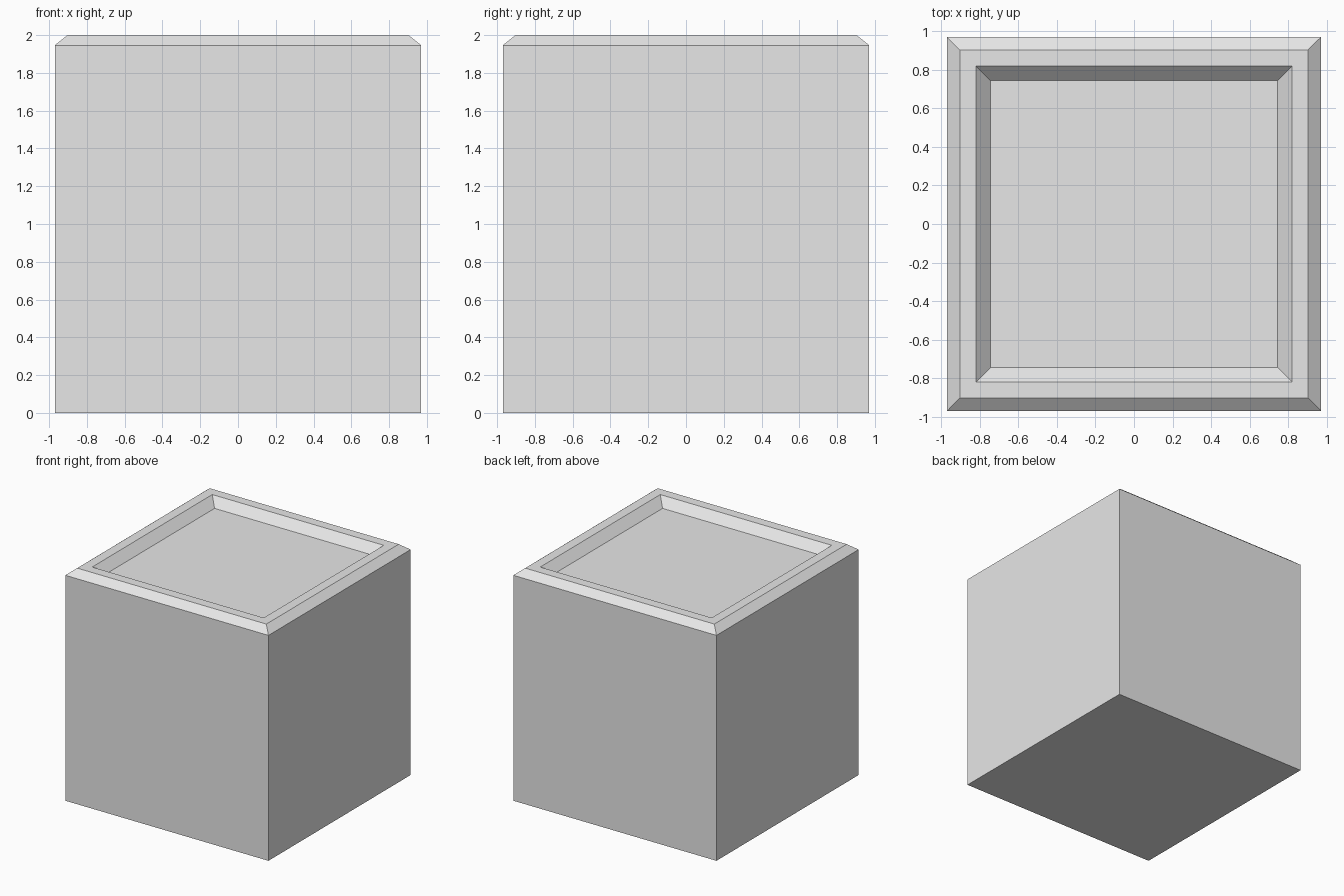
import bpy
import bmesh

cube = bpy.data.objects.get("Cube")
if cube:
    bpy.data.objects.remove(cube, do_unlink=True)

# Single plain grey material
grey = bpy.data.materials.new("light_grey")
grey.use_nodes = True
colour = (0.8, 0.8, 0.8, 1)
grey.diffuse_color = colour
grey.node_tree.nodes["Principled BSDF"].inputs["Base Color"].default_value = colour

# Square rings as (half width, height): base, walls, chamfer, rim, recessed panel
PROFILE = [(0.97, 0), (0.97, 1.946), (0.903, 2), (0.819, 2), (0.746, 1.928)]
CORNERS = [(-1, -1), (1, -1), (1, 1), (-1, 1)]

bm = bmesh.new()
rings = [[bm.verts.new((sx * half, sy * half, z)) for sx, sy in CORNERS]
         for half, z in PROFILE]

# Bridge neighbouring rings, then close the bottom and the panel
for low, high in zip(rings, rings[1:]):
    for i in range(4):
        j = (i + 1) % 4
        bm.faces.new((low[i], low[j], high[j], high[i]))
bm.faces.new(rings[0][::-1])
bm.faces.new(rings[-1])
bmesh.ops.recalc_face_normals(bm, faces=bm.faces)

mesh = bpy.data.meshes.new("block_with_recessed_top")
bm.to_mesh(mesh)
bm.free()
mesh.materials.append(grey)
block = bpy.data.objects.new("block_with_recessed_top", mesh)
bpy.context.collection.objects.link(block)
